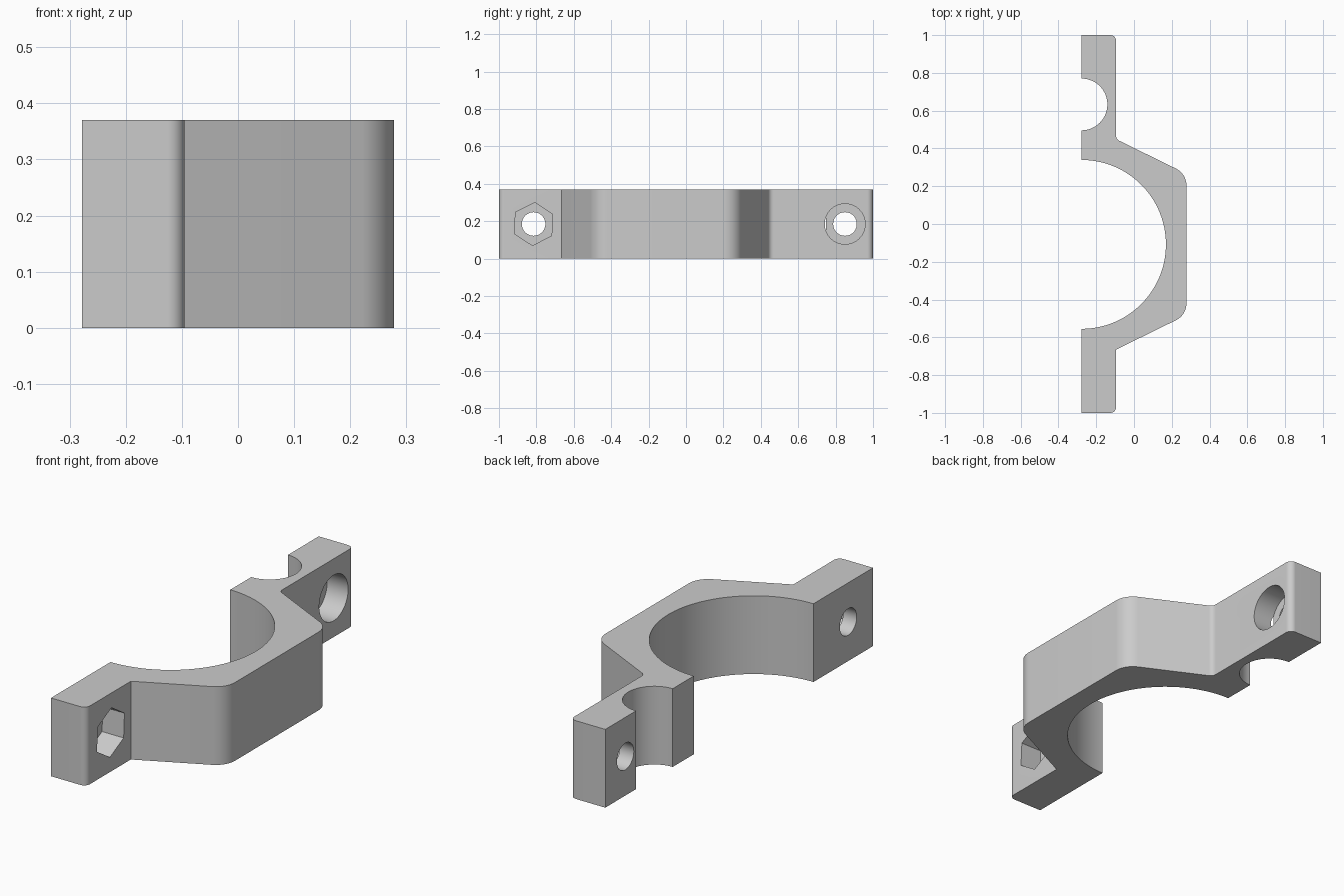
import bpy, bmesh, math
from mathutils import Vector, Matrix

cube = bpy.data.objects.get("Cube")
if cube:
    bpy.data.objects.remove(cube, do_unlink=True)

HEIGHT = 0.37
BACK, FLANGE, CROWN = -0.278, -0.095, 0.278   # x of mating face, flange face, outer face

grey = bpy.data.materials.new("plain grey")
grey.use_nodes = True
grey.diffuse_color = (0.6, 0.6, 0.6, 1)
grey.node_tree.nodes["Principled BSDF"].inputs["Base Color"].default_value = (0.6, 0.6, 0.6, 1)


def fillet(prev, corner, after, radius, steps=10):
    """Points of a round that replaces a profile corner."""
    p, c, n = Vector(prev), Vector(corner), Vector(after)
    a, b = (p - c).normalized(), (n - c).normalized()
    half = math.acos(a.dot(b)) / 2
    centre = c + (a + b).normalized() * (radius / math.sin(half))
    start = c + a * (radius / math.tan(half)) - centre
    end = c + b * (radius / math.tan(half)) - centre
    return [centre + start.lerp(end, i / steps).normalized() * radius for i in range(steps + 1)]


def half_round(y, radius, steps):
    """Half circle cut into the mating face, from +y to -y."""
    return [Vector((BACK + radius * math.sin(math.pi * i / steps),
                    y + radius * math.cos(math.pi * i / steps))) for i in range(steps + 1)]


def make_object(name, bm):
    """Turn a closed bmesh into an object whose faces point outward."""
    bm.normal_update()
    if bm.calc_volume(signed=True) < 0:
        bmesh.ops.reverse_faces(bm, faces=bm.faces[:])
    mesh = bpy.data.meshes.new(name)
    bm.to_mesh(mesh)
    bm.free()
    mesh.materials.append(grey)
    obj = bpy.data.objects.new(name, mesh)
    bpy.context.scene.collection.objects.link(obj)
    return obj


def prism(name, outline):
    """Upright solid from a counter-clockwise outline."""
    bm = bmesh.new()
    low = [bm.verts.new((p.x, p.y, 0)) for p in outline]
    high = [bm.verts.new((p.x, p.y, HEIGHT)) for p in outline]
    bm.faces.new(low[::-1])
    bm.faces.new(high)
    for i in range(len(outline)):
        bm.faces.new((low[i - 1], low[i], high[i], high[i - 1]))
    return make_object(name, bm)


def bore(name, y, radius, x0, x1, sides, turn=0):
    """Cutter running along x at mid height."""
    bm = bmesh.new()
    bmesh.ops.create_cone(bm, cap_ends=True, segments=sides, radius1=radius, radius2=radius,
                          depth=x1 - x0,
                          matrix=Matrix.Translation(((x0 + x1) / 2, y, HEIGHT / 2))
                          @ Matrix.Rotation(math.radians(turn), 4, 'X')
                          @ Matrix.Rotation(math.pi / 2, 4, 'Y'))
    obj = make_object(name, bm)
    obj.hide_render = True
    return obj


# Outline: outer side with rounded corners, then the two half-round cuts
outer = [(BACK, -1), (FLANGE, -1), (FLANGE, -0.665), (CROWN, -0.482),
         (CROWN, 0.266), (FLANGE, 0.449), (FLANGE, 1), (BACK, 1)]
radii = [0, 0.03, 0, 0.1, 0.1, 0.03, 0.03, 0]
outline = []
for i, (corner, r) in enumerate(zip(outer, radii)):
    outline += fillet(outer[i - 1], corner, outer[i + 1], r) if r else [Vector(corner)]
outline += half_round(0.633, 0.137, 48) + half_round(-0.108, 0.447, 96)
clamp = prism("clamp_half", outline)

# Bolt holes, nut pocket and bolt head counterbore
cutters = [bore("nut_bolt_hole", -0.815, 0.063, -0.4, 0.1, 48),
           bore("nut_pocket", -0.815, 0.115, -0.208, 0.1, 6, 87),
           bore("head_bolt_hole", 0.85, 0.063, -0.4, 0.1, 48),
           bore("head_counterbore", 0.85, 0.108, -0.205, 0.1, 64)]
bpy.context.view_layer.update()
bpy.context.view_layer.objects.active = clamp
for cutter in cutters:
    mod = clamp.modifiers.new(cutter.name, 'BOOLEAN')
    mod.operation, mod.solver, mod.object = 'DIFFERENCE', 'EXACT', cutter
    bpy.ops.object.modifier_apply(modifier=mod.name)
    bpy.data.objects.remove(cutter, do_unlink=True)

bpy.ops.object.select_all(action='DESELECT')
clamp.select_set(True)
bpy.ops.object.shade_smooth_by_angle(angle=math.radians(25))
